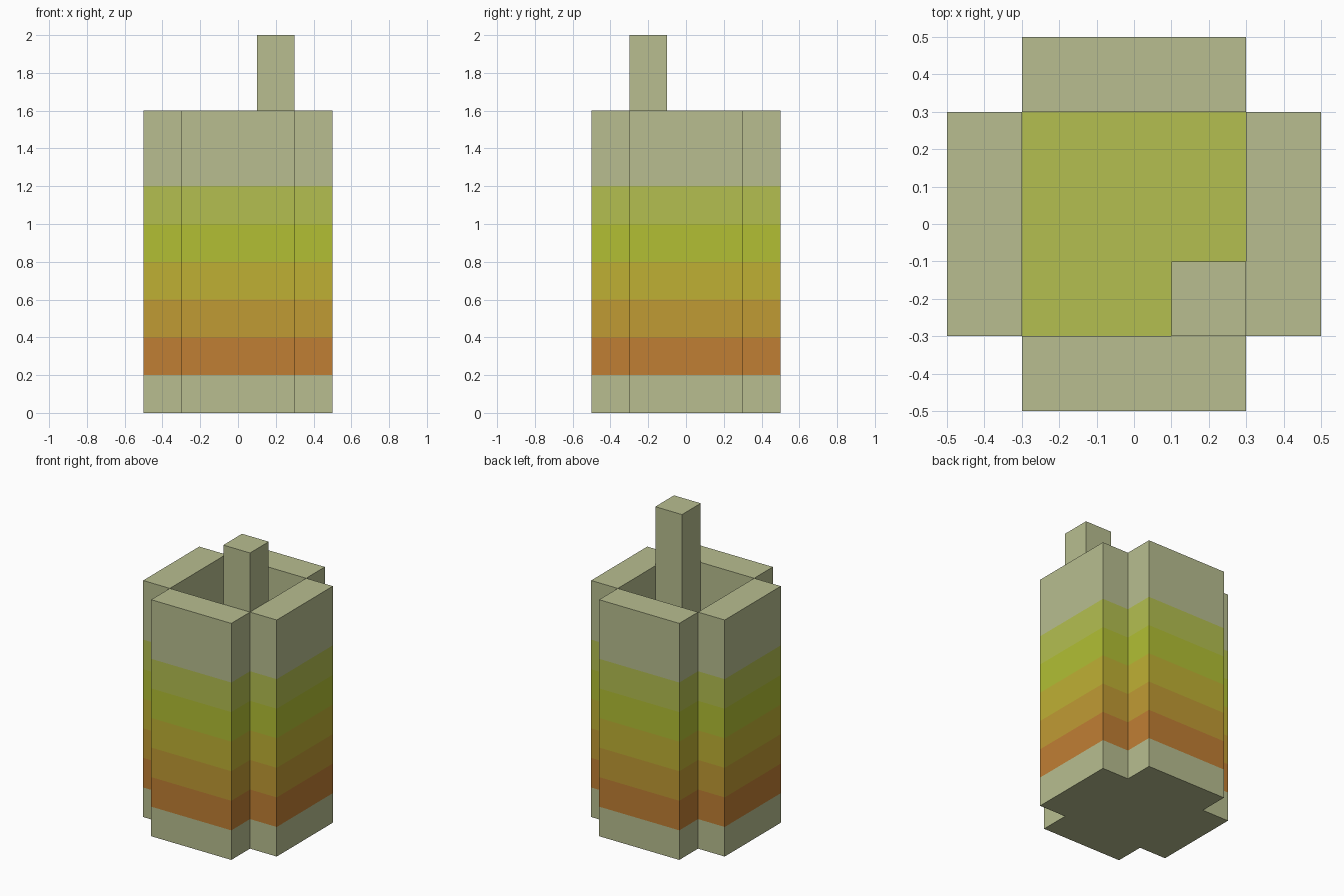
import bpy
import bmesh

cube = bpy.data.objects.get("Cube")
if cube:
    bpy.data.objects.remove(cube, do_unlink=True)


def linear(c):
    c /= 255
    return c / 12.92 if c <= 0.04045 else ((c + 0.055) / 1.055) ** 2.4


def material(name, *rgb):
    mat = bpy.data.materials.new(name)
    mat.use_nodes = True
    colour = tuple(linear(c) for c in rgb) + (1.0,)
    mat.diffuse_color = colour
    mat.node_tree.nodes["Principled BSDF"].inputs["Base Color"].default_value = colour
    return mat


glass = material("pale sage", 184, 190, 144)
orange = material("burnt orange", 192, 127, 52)
amber = material("amber", 192, 155, 52)
gold = material("gold", 191, 176, 52)
lime = material("lime", 178, 191, 52)
pale_lime = material("pale lime", 180, 191, 80)


def add_object(name, bm, mats):
    mesh = bpy.data.meshes.new(name)
    bm.to_mesh(mesh)
    bm.free()
    for m in mats:
        mesh.materials.append(m)
    obj = bpy.data.objects.new(name, mesh)
    bpy.context.collection.objects.link(obj)
    return obj


INNER, OUTER = 0.3, 0.5
FILL, RIM = 1.2, 1.6

# Cross-shaped outline: one arm turned about the z axis four times
arm = [(-INNER, -INNER), (-INNER, -OUTER), (INNER, -OUTER)]
outline = []
for turn in range(4):
    outline += arm
    arm = [(-y, x) for x, y in arm]

# Glass: outer skin in horizontal colour bands, closed base, rim and inner walls
mats = [glass, orange, amber, gold, lime, pale_lime]
levels = [0, 0.2, 0.4, 0.6, 0.8, 1.0, FILL, RIM]
band_slots = [0, 1, 2, 3, 4, 5, 0]
bm = bmesh.new()
rings = [[bm.verts.new((x, y, z)) for x, y in outline] for z in levels]
n = len(outline)
for low, high, slot in zip(rings, rings[1:], band_slots):
    for i in range(n):
        j = (i + 1) % n
        bm.faces.new((low[i], low[j], high[j], high[i])).material_index = slot
bm.faces.new(rings[0][::-1])
top = rings[-1]
inside = [bm.verts.new((*outline[i], FILL)) for i in range(0, n, 3)]
for k in range(4):
    a, b, c, d = (top[(3 * k + s) % n] for s in range(4))
    bm.faces.new((a, b, c, d))
    bm.faces.new((a, d, inside[(k + 1) % 4], inside[k]))
add_object("glass", bm, mats)

# Drink surface
bm = bmesh.new()
bm.faces.new([bm.verts.new((*outline[i], FILL)) for i in range(0, n, 3)])
add_object("drink_surface", bm, [pale_lime])

# Square straw standing in the front left corner
bm = bmesh.new()
bmesh.ops.create_cube(bm, size=1)
bmesh.ops.scale(bm, vec=(0.2, 0.2, 2 - FILL), verts=bm.verts)
bmesh.ops.translate(bm, vec=(0.2, -0.2, (2 + FILL) / 2), verts=bm.verts)
add_object("straw", bm, [glass])
